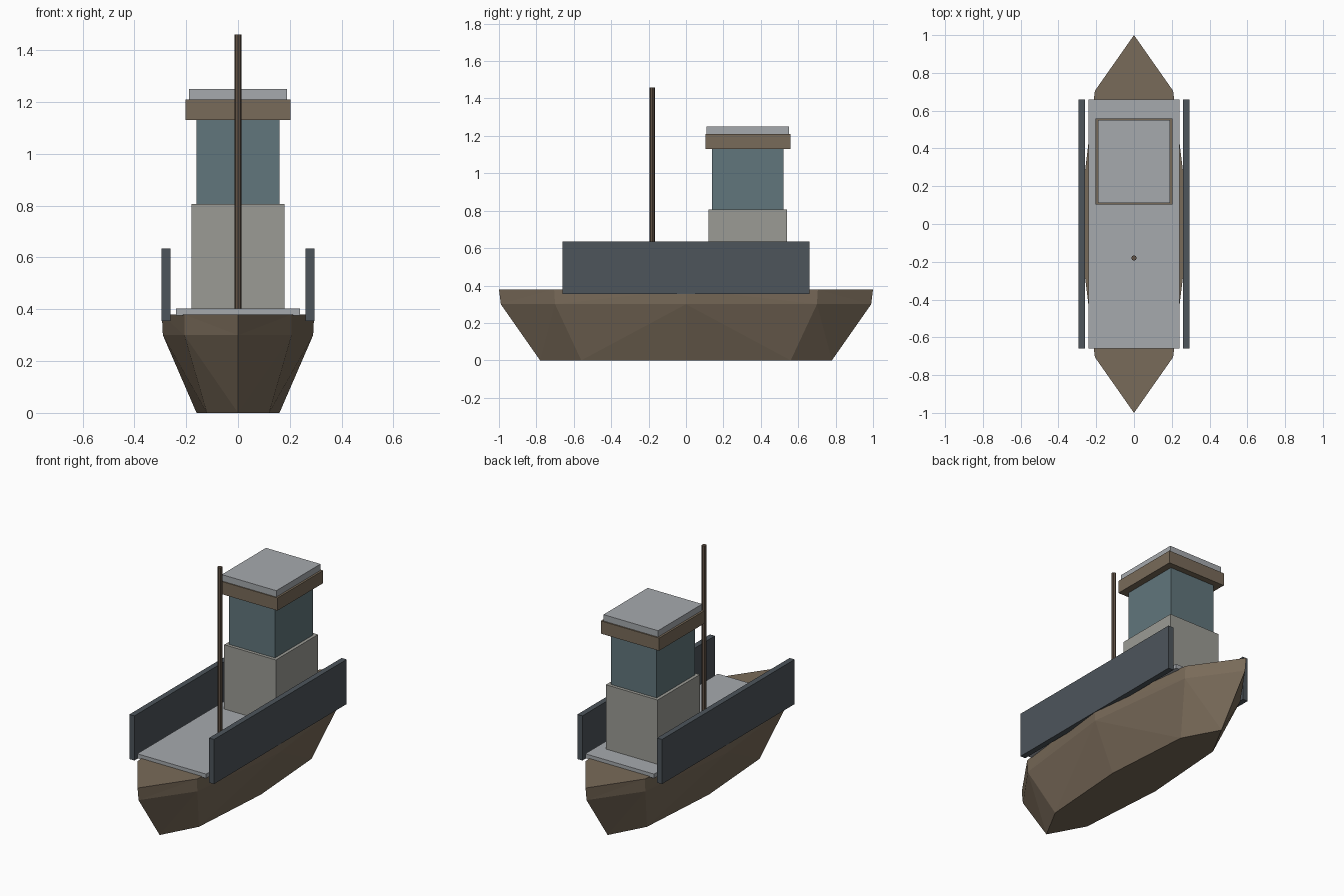
import bpy, bmesh

if "Cube" in bpy.data.objects:
    bpy.data.objects.remove(bpy.data.objects["Cube"])

def mat(name, rgb):
    m = bpy.data.materials.new(name)
    m.diffuse_color = (*rgb, 1)
    m.use_nodes = True
    m.node_tree.nodes["Principled BSDF"].inputs["Base Color"].default_value = m.diffuse_color
    return m

BROWN = mat("hull_brown", (0.19, 0.145, 0.10))
SLATE = mat("slate", (0.075, 0.09, 0.105))
DECK = mat("deck_grey", (0.38, 0.40, 0.42))
STONE = mat("cabin_grey", (0.33, 0.33, 0.30))
TEAL = mat("window_teal", (0.12, 0.18, 0.20))
WOOD = mat("mast_brown", (0.12, 0.085, 0.06))

def finish(name, bm, material):
    bmesh.ops.recalc_face_normals(bm, faces=bm.faces)
    me = bpy.data.meshes.new(name)
    bm.to_mesh(me)
    bm.free()
    me.materials.append(material)
    ob = bpy.data.objects.new(name, me)
    bpy.context.collection.objects.link(ob)
    return ob

def box(name, x, y, z, material):
    bm = bmesh.new()
    bmesh.ops.create_cube(bm, size=1)
    for v in bm.verts:
        v.co = [r[0] if c < 0 else r[1] for c, r in zip(v.co, (x, y, z))]
    return finish(name, bm, material)

# hull: three eight-sided rings, pointed at both ends
# (z, half width amidships, shoulder x, shoulder y, tip y)
RINGS = [(0, 0.16, 0.12, 0.56, 0.78),
         (0.30, 0.29, 0.207, 0.70, 0.99),
         (0.38, 0.294, 0.207, 0.705, 1.0)]
bm = bmesh.new()
rings = []
for z, w, sx, sy, tip in RINGS:
    pts = [(0, -tip), (sx, -sy), (w, 0), (sx, sy),
           (0, tip), (-sx, sy), (-w, 0), (-sx, -sy)]
    rings.append([bm.verts.new((x, y, z)) for x, y in pts])
for lo, hi in zip(rings, rings[1:]):
    for i in range(8):
        j = (i + 1) % 8
        # diagonals mirror about both axes
        near, far = (i, j) if i % 4 in (1,) else (j, i)
        if i % 4 == 0:
            near, far = i, j      # from bow/stern foot to shoulder
        elif i % 4 == 3:
            near, far = j, i
        elif i % 4 == 1:
            near, far = i, j      # from shoulder foot to amidships
        else:
            near, far = j, i
        bm.faces.new((lo[near], lo[far], hi[far]))
        bm.faces.new((lo[near], hi[far], hi[near]))
bm.faces.new(rings[0])
bm.faces.new(rings[-1])
finish("hull", bm, BROWN)

# deck plate and side walls
box("deck", (-0.24, 0.24), (-0.66, 0.66), (0.375, 0.402), DECK)
for side, s in (("left", -1), ("right", 1)):
    box(side + "_side_wall", sorted((s * 0.26, s * 0.295)), (-0.66, 0.66),
        (0.354, 0.635), SLATE)

# stacked cabin
box("cabin_base", (-0.18, 0.18), (0.12, 0.54), (0.40, 0.807), STONE)
box("cabin_windows", (-0.16, 0.16), (0.14, 0.52), (0.807, 1.13), TEAL)
box("roof_rim", (-0.203, 0.203), (0.104, 0.558), (1.13, 1.21), BROWN)
box("roof_cap", (-0.19, 0.19), (0.11, 0.55), (1.21, 1.25), DECK)

# mast
bm = bmesh.new()
bmesh.ops.create_cone(bm, cap_ends=True, segments=8, radius1=0.014,
                      radius2=0.014, depth=1.06)
finish("mast", bm, WOOD).location = (0, -0.18, 0.93)
